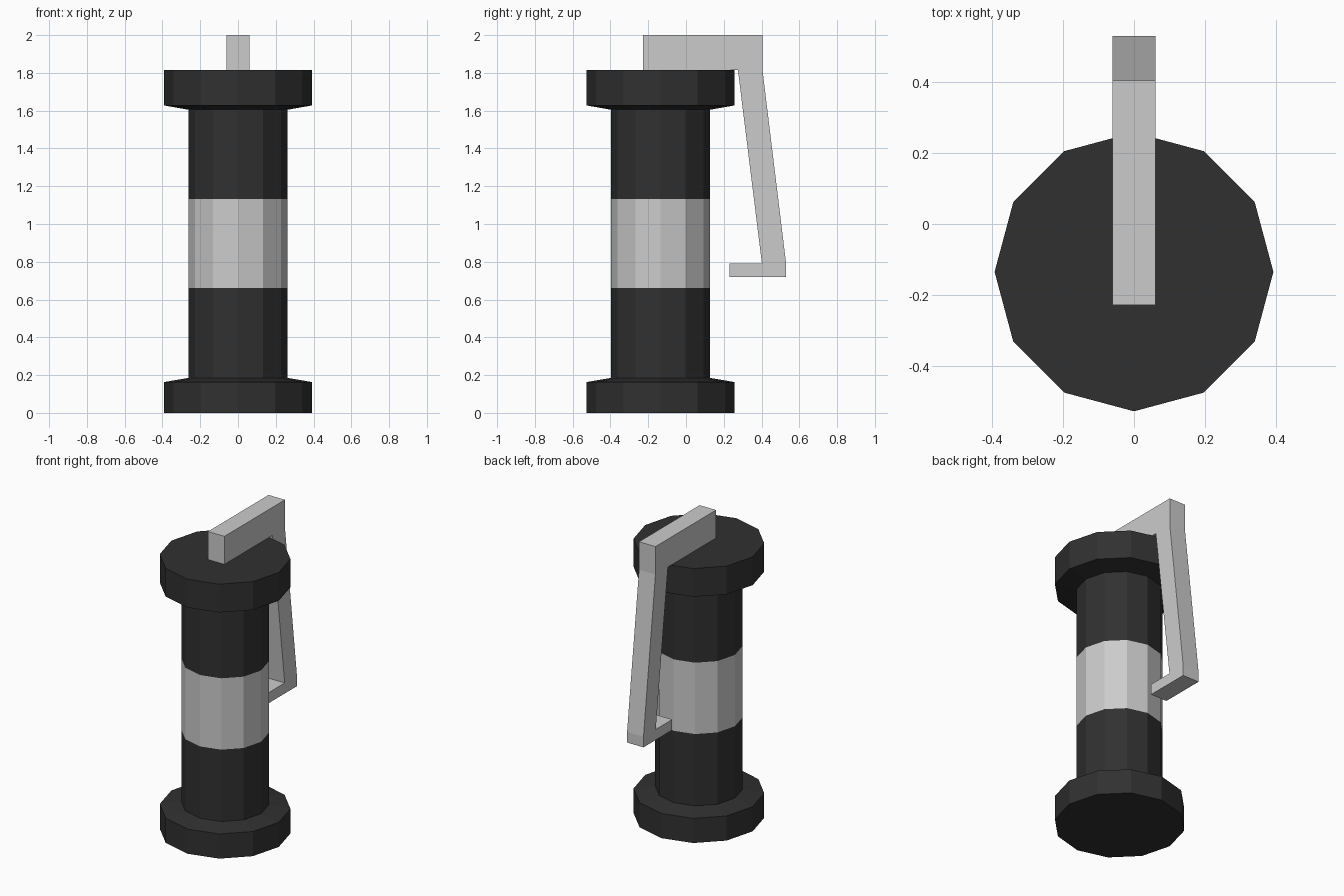
import bpy, bmesh, math

if "Cube" in bpy.data.objects:
    bpy.data.objects.remove(bpy.data.objects["Cube"])

SIDES = 12
CY = -0.135   # body axis offset in y

dark = bpy.data.materials.new("dark_shell")
dark.diffuse_color = (0.03, 0.03, 0.03, 1)
dark.use_nodes = True
dark.node_tree.nodes["Principled BSDF"].inputs["Base Color"].default_value = dark.diffuse_color


def finish(bm, name, mat=None):
    bmesh.ops.recalc_face_normals(bm, faces=bm.faces)
    me = bpy.data.meshes.new(name)
    bm.to_mesh(me)
    bm.free()
    ob = bpy.data.objects.new(name, me)
    bpy.context.collection.objects.link(ob)
    if mat:
        me.materials.append(mat)
    return ob


def lathe(name, profile, mat=None, cap_bottom=False, cap_top=False):
    """Faceted turned part from (radius, z) points, bottom to top."""
    bm = bmesh.new()
    rings = []
    for r, z in profile:
        angles = [2 * math.pi * i / SIDES for i in range(SIDES)]
        rings.append([bm.verts.new((r * math.cos(a), CY + r * math.sin(a), z)) for a in angles])
    for lo, hi in zip(rings, rings[1:]):
        for i in range(SIDES):
            j = (i + 1) % SIDES
            bm.faces.new((lo[i], lo[j], hi[j], hi[i]))
    if cap_bottom:
        bm.faces.new(rings[0][::-1])
    if cap_top:
        bm.faces.new(rings[-1])
    ob = finish(bm, name, mat)
    # open shells: make sure the normals face outward
    me = ob.data
    p = me.polygons[0]
    if p.normal.x * p.center.x + p.normal.y * (p.center.y - CY) < 0:
        me.flip_normals()
    return ob


R, F = 0.263, 0.393   # tube and flange radii

# Lower tube with base flange, middle band, upper tube with top flange
lathe("lower_body", [(F, 0), (F, 0.163), (R, 0.185), (R, 0.66)], dark, cap_bottom=True)
lathe("middle_band", [(R, 0.66), (R, 1.132)])
lathe("upper_body", [(R, 1.132), (R, 1.605), (F, 1.628), (F, 1.815)], dark, cap_top=True)

# Safety lever: bent side profile (y, z) extruded across x
outline = [(-0.228, 1.815), (0.275, 1.815), (0.402, 0.79), (0.23, 0.79), (0.23, 0.72),
           (0.53, 0.72), (0.53, 0.79), (0.405, 1.815), (0.405, 2.0), (-0.228, 2.0)]
bm = bmesh.new()
side = bm.faces.new([bm.verts.new((-0.06, y, z)) for y, z in outline])
ext = bmesh.ops.extrude_face_region(bm, geom=[side])
moved = [v for v in ext["geom"] if isinstance(v, bmesh.types.BMVert)]
bmesh.ops.translate(bm, verts=moved, vec=(0.12, 0, 0))
finish(bm, "lever")
